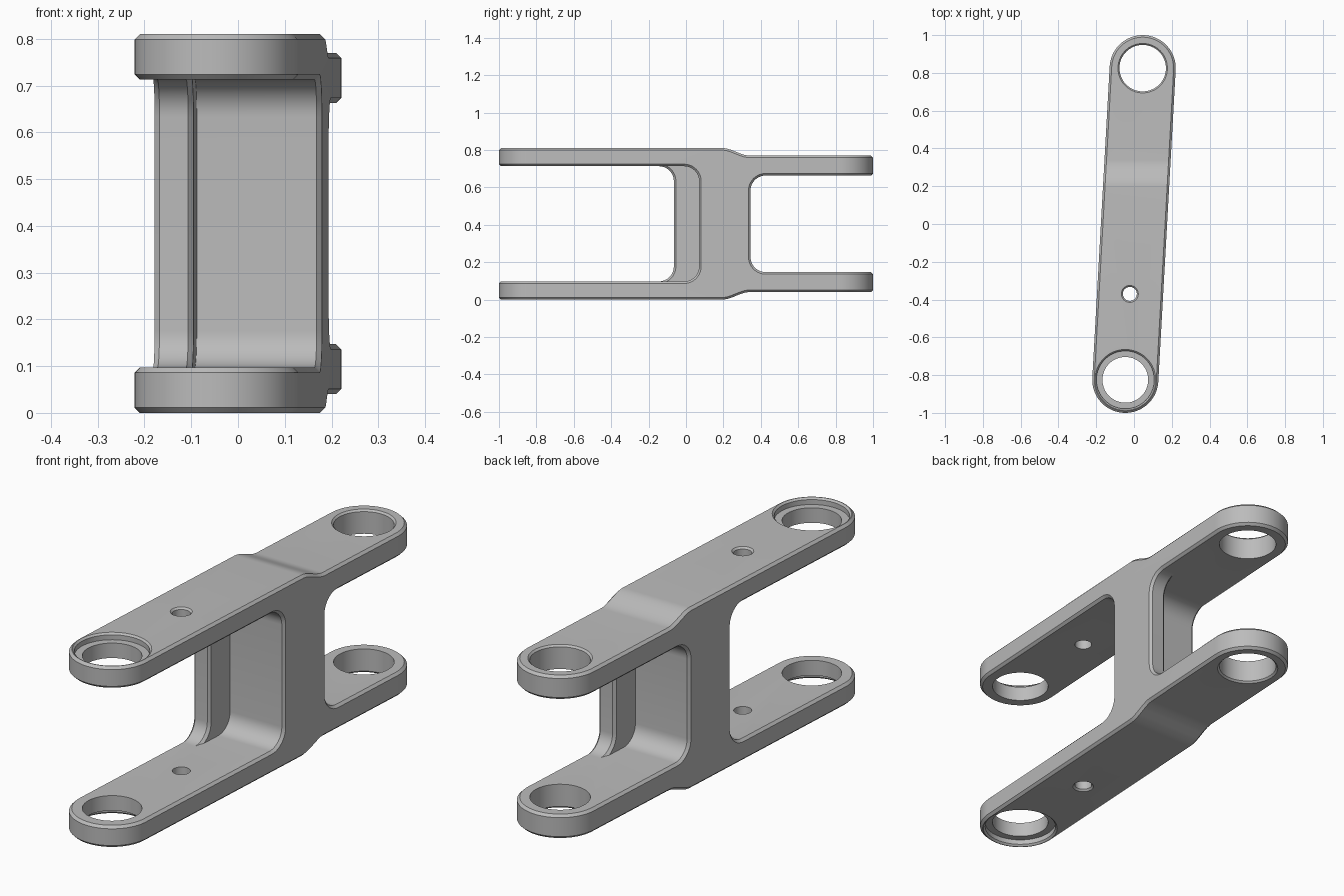
import bpy, bmesh, math

cube = bpy.data.objects.get("Cube")
if cube:
    bpy.data.objects.remove(cube, do_unlink=True)

MID_Z = 0.405          # height of the mirror plane between the two arms
CX, CY, R = 0.046, 0.825, 0.175
SLOPE = CX / CY        # the link leans slightly in plan

grey = bpy.data.materials.new("grey_metal")
grey.use_nodes = True
grey.diffuse_color = (0.5, 0.5, 0.5, 1)
grey.node_tree.nodes["Principled BSDF"].inputs["Base Color"].default_value = (0.5, 0.5, 0.5, 1)


def loft(name, rings):
    """Closed solid through rings of equal point count, with flat end caps."""
    bm = bmesh.new()
    loops = [[bm.verts.new(p) for p in ring] for ring in rings]
    for a, b in zip(loops, loops[1:]):
        for i in range(len(a)):
            j = (i + 1) % len(a)
            bm.faces.new((a[i], a[j], b[j], b[i]))
    bm.faces.new(loops[0][::-1])
    bm.faces.new(loops[-1])
    bmesh.ops.recalc_face_normals(bm, faces=bm.faces)
    mesh = bpy.data.meshes.new(name)
    bm.to_mesh(mesh)
    bm.free()
    mesh.materials.append(grey)
    obj = bpy.data.objects.new(name, mesh)
    bpy.context.collection.objects.link(obj)
    return obj


def boolean(obj, cutter, operation='DIFFERENCE'):
    """Apply a boolean and throw the cutter away."""
    mod = obj.modifiers.new("cut", 'BOOLEAN')
    mod.operation, mod.solver, mod.object = operation, 'EXACT', cutter
    graph = bpy.context.evaluated_depsgraph_get()
    mesh = bpy.data.meshes.new_from_object(obj.evaluated_get(graph))
    obj.modifiers.clear()
    obj.data = mesh
    bpy.data.objects.remove(cutter, do_unlink=True)


def arc(cx, cy, r, start, end, n):
    return [(cx + r * math.cos(t), cy + r * math.sin(t))
            for t in (math.radians(start + (end - start) * i / n) for i in range(n + 1))]


def gap_cutter(y_floor, side, half_height, left, right):
    """Rounded slot, open at the end; left and right give x as a function of y."""
    r = 0.08
    yc = y_floor + side * r
    pts = [(side * 1.3, MID_Z - half_height)]
    if side < 0:
        pts += arc(yc, MID_Z - half_height + r, r, -90, 0, 10)
        pts += arc(yc, MID_Z + half_height - r, r, 0, 90, 10)
    else:
        pts += arc(yc, MID_Z - half_height + r, r, 270, 180, 10)
        pts += arc(yc, MID_Z + half_height - r, r, 180, 90, 10)
    pts.append((side * 1.3, MID_Z + half_height))
    return loft("gap_cutter", [[(f(y), y, z) for y, z in pts] for f in (left, right)])


def hole_cutter(x, y, half_profile, n=64):
    """Turned cutter through both arms, mirrored about the middle height."""
    profile = [(r, -h) for r, h in reversed(half_profile)] + half_profile
    return loft("hole_cutter", [[(px, py, MID_Z + h) for px, py in arc(x, y, r, 0, 360, n)[:-1]]
                                for r, h in profile])


# Link body: side outline with a smooth step, trimmed to the round-ended plan
step = []
for i in range(11):
    t = i / 10
    step.append((0.195 + 0.145 * t, 0.405 - 0.04 * t * t * (3 - 2 * t)))
upper = [(-1.3, 0.405)] + step + [(1.3, 0.365)]
outline = [(y, MID_Z + h) for y, h in upper] + [(y, MID_Z - h) for y, h in reversed(upper)]
body = loft("clevis_link", [[(x, y, z) for y, z in outline] for x in (-0.5, 0.5)])

lean = -math.degrees(math.atan(SLOPE))
plan = arc(CX, CY, R, lean, lean + 180, 36) + arc(-CX, -CY, R, lean + 180, lean + 360, 36)
boolean(body, loft("plan_cutter", [[(x, y, z) for x, y in plan] for z in (-0.2, 1.0)]), 'INTERSECT')

# Fork gaps at both ends, then the deeper pockets beside each rib
WEB_Y, WALL = 0.14, 0.092
for side, half in ((-1, 0.308), (1, 0.258)):
    boolean(body, gap_cutter(WEB_Y + side * 0.205, side, half, lambda y: -0.5, lambda y: 0.5))
    wall = lambda y, s=side: s * WALL + SLOPE * y
    boolean(body, gap_cutter(WEB_Y + side * 0.07, side, half, wall, lambda y, s=side: -s * 0.5))

# Chamfer every sharp outside edge
bm = bmesh.new()
bm.from_mesh(body.data)
bmesh.ops.remove_doubles(bm, verts=bm.verts, dist=0.0005)
bmesh.ops.dissolve_limit(bm, angle_limit=math.radians(0.5), verts=bm.verts, edges=bm.edges)
sharp = [e for e in bm.edges if len(e.link_faces) == 2
         and e.calc_face_angle_signed() > math.radians(50)]
bmesh.ops.bevel(bm, geom=sharp, offset=0.011, offset_type='OFFSET', segments=1,
                profile=0.5, affect='EDGES', clamp_overlap=False)
bm.to_mesh(body.data)
bm.free()

# Pin holes: counterbored at the front, chamfered at the back, small ones between
boolean(body, hole_cutter(-CX, -CY, [(0.121, 0.375), (0.153, 0.375), (0.153, 0.397),
                                     (0.163, 0.407), (0.163, 0.5)]))
boolean(body, hole_cutter(CX, CY, [(0.123, 0.357), (0.133, 0.367), (0.133, 0.5)]))
boolean(body, hole_cutter(-0.022, -0.37, [(0.037, 0.397), (0.047, 0.407), (0.047, 0.5)], 32))

# Smooth shading on the rounds, crisp chamfers
bpy.ops.object.select_all(action='DESELECT')
body.select_set(True)
bpy.context.view_layer.objects.active = body
bpy.ops.object.shade_smooth_by_angle(angle=math.radians(30))
